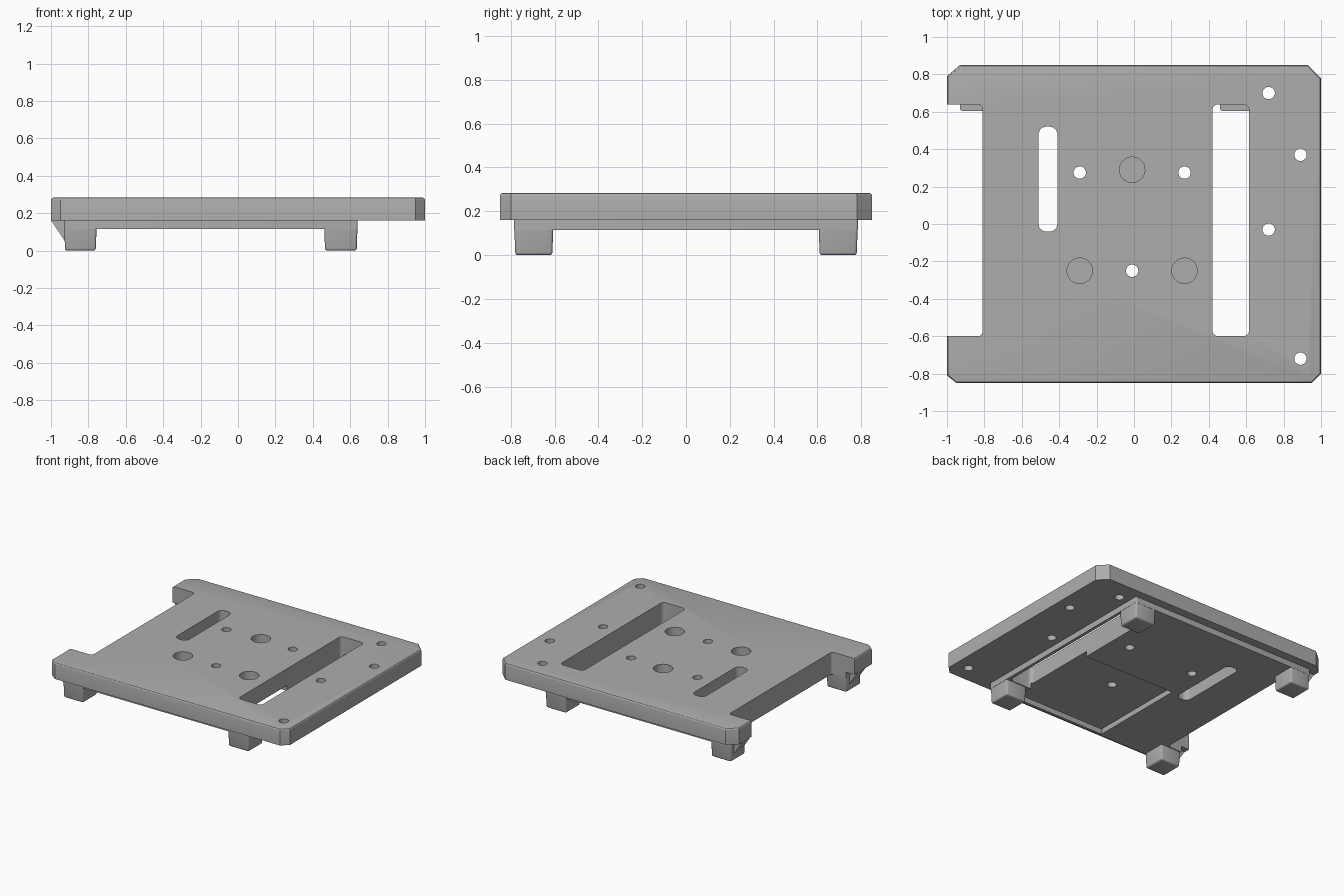
import bpy, bmesh, math
from mathutils import Vector

cube = bpy.data.objects.get("Cube")
if cube:
    bpy.data.objects.remove(cube, do_unlink=True)

grey = bpy.data.materials.new("satin grey")
grey.use_nodes = True
grey.diffuse_color = (0.42, 0.42, 0.42, 1)
grey.node_tree.nodes["Principled BSDF"].inputs["Base Color"].default_value = (0.42, 0.42, 0.42, 1)


def prism(name, points, z0, z1, top_bevel=0):
    """Extrude an outline from z0 to z1, optionally rounding its top rim."""
    bm = bmesh.new()
    base = bm.faces.new([bm.verts.new((x, y, z0)) for x, y in points])
    out = bmesh.ops.extrude_face_region(bm, geom=[base])
    top = [v for v in out["geom"] if isinstance(v, bmesh.types.BMVert)]
    for v in top:
        v.co.z = z1
    bmesh.ops.recalc_face_normals(bm, faces=bm.faces)
    if top_bevel:
        rim = [e for e in bm.edges if all(v in top for v in e.verts)]
        bmesh.ops.bevel(bm, geom=rim, offset=top_bevel, segments=3,
                        profile=0.5, affect='EDGES')
    return finish(name, bm)


def finish(name, bm):
    mesh = bpy.data.meshes.new(name)
    bm.to_mesh(mesh)
    bm.free()
    mesh.materials.append(grey)
    obj = bpy.data.objects.new(name, mesh)
    bpy.context.collection.objects.link(obj)
    return obj


def rounded(x0, x1, y0, y1, r, steps=6):
    """Rounded rectangle outline."""
    corners = [(x1 - r, y1 - r), (x0 + r, y1 - r), (x0 + r, y0 + r), (x1 - r, y0 + r)]
    return [(cx + r * math.cos(a), cy + r * math.sin(a))
            for i, (cx, cy) in enumerate(corners)
            for a in [(i + s / steps) * math.pi / 2 for s in range(steps + 1)]]


def circle(x, y, r, n=32):
    return [(x + r * math.cos(2 * math.pi * i / n), y + r * math.sin(2 * math.pi * i / n))
            for i in range(n)]


def activate(obj):
    bpy.ops.object.select_all(action='DESELECT')
    obj.select_set(True)
    bpy.context.view_layer.objects.active = obj


def cut(obj, cutters):
    activate(obj)
    for c in cutters:
        mod = obj.modifiers.new("cut", 'BOOLEAN')
        mod.operation = 'DIFFERENCE'
        mod.solver = 'EXACT'
        mod.object = c
        bpy.ops.object.modifier_apply(modifier=mod.name)


# Main plate with clipped corners, and the thinner slab beneath it
plate = prism("top_plate", [(-0.95, -0.85), (0.95, -0.85), (1, -0.8), (1, 0.78),
                            (0.93, 0.85), (-0.93, 0.85), (-1, 0.79), (-1, -0.81)],
              0.16, 0.283, 0.012)
slab = prism("under_slab", rounded(-0.93, 0.64, -0.785, 0.785, 0.01), 0.115, 0.16)

# Openings through both layers: side notch, long slot, short slot, bolt holes
outlines = [rounded(-1.3, -0.81, -0.6, 0.64, 0.025),
            rounded(0.42, 0.615, -0.6, 0.64, 0.03),
            rounded(-0.51, -0.41, -0.04, 0.52, 0.04)]
for x, y in [(-0.29, 0.275), (0.27, 0.275), (-0.01, -0.25),
             (0.72, 0.7), (0.89, 0.37), (0.72, -0.03), (0.89, -0.72)]:
    outlines.append(circle(x, y, 0.033))
through = [prism("opening_cutter", o, -0.2, 0.5) for o in outlines]

# Blind round pockets in the top, and an open recess underneath at the front
pockets = [prism("pocket_cutter", circle(x, y, 0.068), 0.2, 0.5)
           for x, y in [(-0.01, 0.29), (-0.29, -0.25), (0.27, -0.25)]]
recess = prism("recess_cutter", rounded(-0.35, 0.43, -0.765, -0.01, 0.002, 1), 0, 0.155)

cut(plate, through + pockets)
cut(slab, through + [recess])
for c in through + pockets + [recess]:
    bpy.data.objects.remove(c, do_unlink=True)


def foot(name, x0, x1, y0, y1):
    """Block tapering slightly to the ground, with softened edges."""
    bm = bmesh.new()
    bmesh.ops.create_cube(bm, size=1)
    cx, cy = (x0 + x1) / 2, (y0 + y1) / 2
    for v in bm.verts:
        k = 0.94 if v.co.z < 0 else 1
        v.co = Vector((cx + v.co.x * (x1 - x0) * k, cy + v.co.y * (y1 - y0) * k,
                       0.159 if v.co.z > 0 else 0))
    edges = [e for e in bm.edges if min(v.co.z for v in e.verts) < 0.01]
    bmesh.ops.bevel(bm, geom=edges, offset=0.012, segments=3, profile=0.5, affect='EDGES')
    return finish(name, bm)


def gusset(name, y0, y1):
    """Sloping brace from the plate's side edge down to a foot."""
    bm = bmesh.new()
    profile = [(-1, 0.162), (-0.9, 0.162), (-0.9, 0.05), (-0.925, 0.05)]
    face = bm.faces.new([bm.verts.new((x, y0, z)) for x, z in profile])
    out = bmesh.ops.extrude_face_region(bm, geom=[face])
    bmesh.ops.translate(bm, vec=(0, y1 - y0, 0),
                        verts=[v for v in out["geom"] if isinstance(v, bmesh.types.BMVert)])
    bmesh.ops.recalc_face_normals(bm, faces=bm.faces)
    return finish(name, bm)


# Four feet, with braces on the notched side
parts = [plate, slab]
for end, y0, y1 in [("front", -0.785, -0.605), ("back", 0.605, 0.785)]:
    parts.append(foot(end + "_left_foot", 0.46, 0.64, y0, y1))
    parts.append(foot(end + "_right_foot", -0.93, -0.755, y0, y1))
    mid = (y0 + y1) / 2
    parts.append(gusset(end + "_brace", mid - 0.04, mid + 0.05))

for obj in parts:
    activate(obj)
    bpy.ops.object.shade_smooth_by_angle(angle=math.radians(30))
